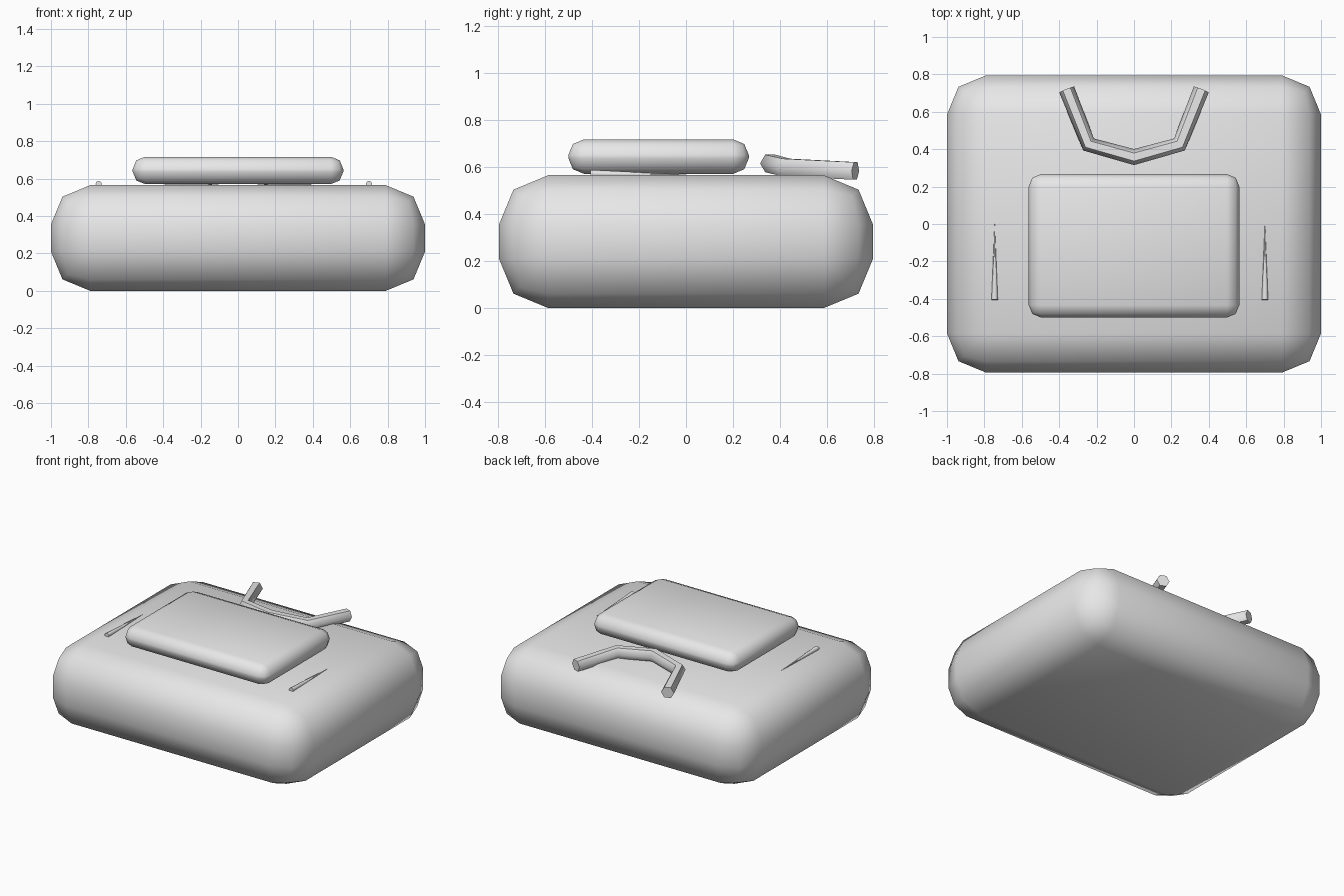
import bpy, bmesh
from math import radians, pi, cos, sin
from mathutils import Vector

cube = bpy.data.objects.get("Cube")
if cube:
    bpy.data.objects.remove(cube, do_unlink=True)

grey = bpy.data.materials.new("plain_grey")
grey.use_nodes = True
GREY = (0.8, 0.8, 0.8, 1)
grey.diffuse_color = GREY
grey.node_tree.nodes["Principled BSDF"].inputs["Base Color"].default_value = GREY


def finish(bm, name):
    bmesh.ops.recalc_face_normals(bm, faces=bm.faces)
    mesh = bpy.data.meshes.new(name)
    bm.to_mesh(mesh)
    bm.free()
    mesh.materials.append(grey)
    obj = bpy.data.objects.new(name, mesh)
    bpy.context.collection.objects.link(obj)
    bpy.ops.object.select_all(action="DESELECT")
    obj.select_set(True)
    bpy.context.view_layer.objects.active = obj
    bpy.ops.object.shade_smooth_by_angle(angle=radians(60))
    return obj


def rounded_box(name, low, high, bevel):
    low, high = Vector(low), Vector(high)
    bm = bmesh.new()
    bmesh.ops.create_cube(bm, size=1)
    for v in bm.verts:
        v.co = (low + high) / 2 + v.co * (high - low)
    bmesh.ops.bevel(bm, geom=bm.edges[:], offset=bevel, segments=2,
                    profile=0.5, affect="EDGES")
    return finish(bm, name)


def tube(name, path, radii, sides=6):
    """Capped tube along a path, with rings square to the local direction."""
    pts = [Vector(p) for p in path]
    bm = bmesh.new()
    rings = []
    for i, p in enumerate(pts):
        along = Vector()
        if i > 0:
            along += (p - pts[i - 1]).normalized()
        if i < len(pts) - 1:
            along += (pts[i + 1] - p).normalized()
        side = along.cross(Vector((0, 0, 1))).normalized()
        up = side.cross(along).normalized()
        rings.append([bm.verts.new(p + radii[i] * (side * cos(a) + up * sin(a)))
                      for a in (2 * pi * k / sides for k in range(sides))])
    for a, b in zip(rings, rings[1:]):
        for k in range(sides):
            n = (k + 1) % sides
            bm.faces.new((a[k], a[n], b[n], b[k]))
    bm.faces.new(rings[0])
    bm.faces.new(rings[-1])
    return finish(bm, name)


# Main body and raised front pocket
rounded_box("body", (-1, -0.795, 0), (1, 0.795, 0.565), 0.21)
rounded_box("pocket", (-0.563, -0.5, 0.571), (0.563, 0.267, 0.717), 0.066)

# Carrying handle, mirrored across the middle
half = [(0.36, 0.72, 0.583), (0.243, 0.425, 0.598)]
path = [(-x, y, z) for x, y, z in half] + [(0, 0.358, 0.615)] + half[::-1]
tube("handle", path, [0.043] * len(path))

# Slim tapered spikes lying on the top, one each side
for name, x in (("right_spike", -0.745), ("left_spike", 0.7)):
    tube(name, [(x, -0.405, 0.571), (x, 0, 0.567)], [0.017, 0.0005], sides=8)
